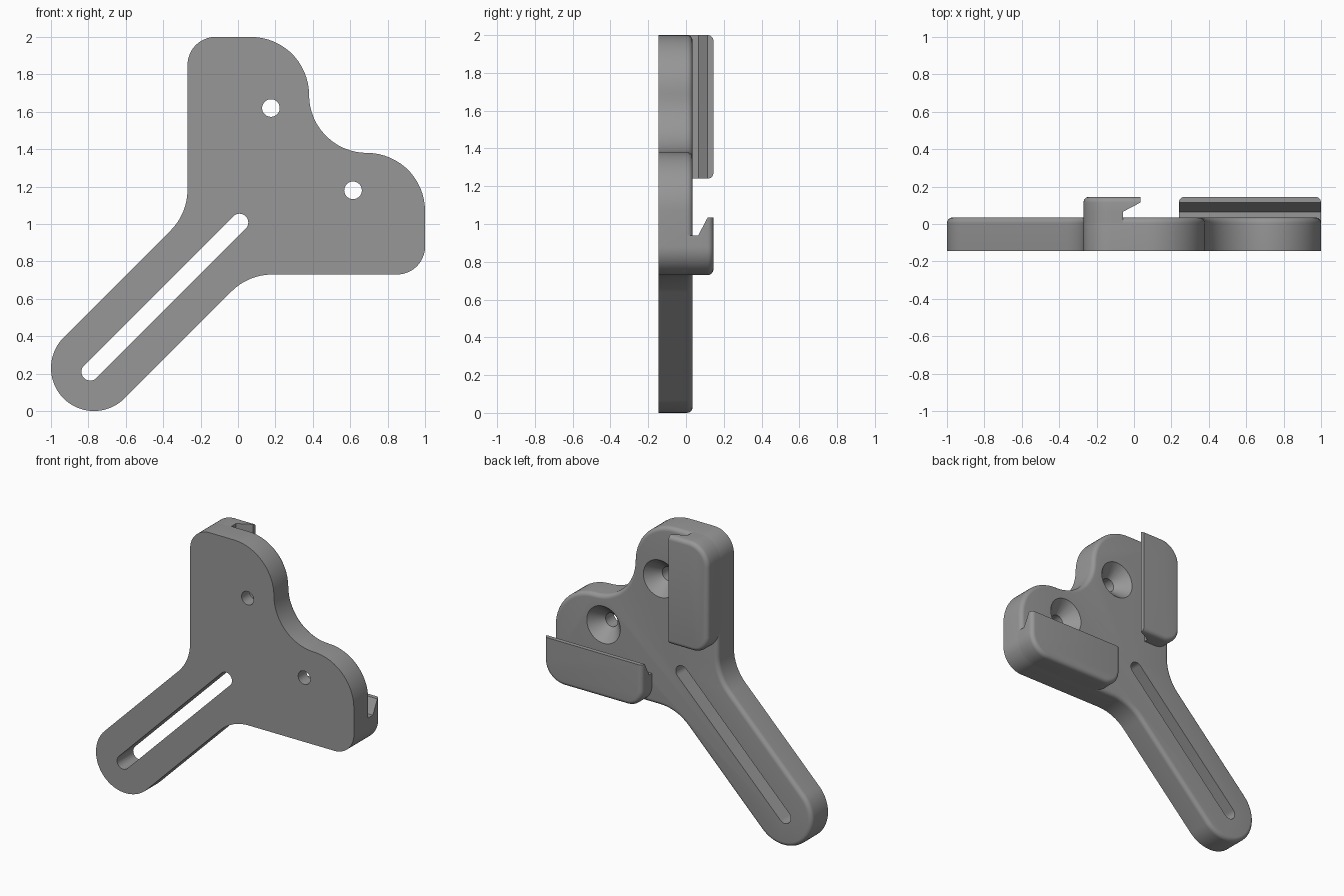
import bpy, bmesh, math

if "Cube" in bpy.data.objects:
    bpy.data.objects.remove(bpy.data.objects["Cube"])

FRONT, BACK, HOOK_TOP, ROUND = -0.145, 0.035, 0.145, 0.03

grey = bpy.data.materials.new("mid grey")
grey.diffuse_color = (0.31, 0.31, 0.31, 1)
grey.use_nodes = True
grey.node_tree.nodes["Principled BSDF"].inputs["Base Color"].default_value = grey.diffuse_color


def arc(cx, cz, r, a0, a1, n):
    """Points of an arc in the xz plane, angles in degrees."""
    pts = []
    for i in range(n + 1):
        a = math.radians(a0 + (a1 - a0) * i / n)
        pts.append((cx + r * math.cos(a), cz + r * math.sin(a)))
    return pts


def loft(name, rings):
    """Closed solid through (y, outline) rings with equal point counts."""
    bm = bmesh.new()
    loops = [[bm.verts.new((x, y, z)) for x, z in pts] for y, pts in rings]
    n = len(loops[0])
    for a, b in zip(loops, loops[1:]):
        for i in range(n):
            j = (i + 1) % n
            bm.faces.new((a[i], a[j], b[j], b[i]))
    bm.faces.new(loops[0])
    bm.faces.new(loops[-1])
    bmesh.ops.recalc_face_normals(bm, faces=bm.faces)
    mesh = bpy.data.meshes.new(name)
    bm.to_mesh(mesh)
    bm.free()
    mesh.materials.append(grey)
    ob = bpy.data.objects.new(name, mesh)
    bpy.context.collection.objects.link(ob)
    return ob


def select(ob):
    bpy.ops.object.select_all(action='DESELECT')
    ob.select_set(True)
    bpy.context.view_layer.objects.active = ob


def rounded_edge(top, steps=6):
    """(y, inset) pairs that round an edge over to the height top."""
    for i in range(steps + 1):
        a = math.pi / 2 * i / steps
        yield top - ROUND + ROUND * math.sin(a), ROUND * (1 - math.cos(a))


# Plate outline: centre, radius, start and end angle, +1 convex / -1 concave
ARCS = [(-0.77, 0.23, 0.23, 135, 315, 1), (0.184, 0.42, 0.31, 135, 90, -1),
        (0.85, 0.88, 0.15, 270, 360, 1), (0.69, 1.07, 0.31, 0, 90, 1),
        (0.69, 1.69, 0.31, 270, 180, -1), (0.07, 1.69, 0.31, 0, 90, 1),
        (-0.12, 1.85, 0.15, 90, 180, 1), (-0.58, 1.184, 0.31, 0, -45, -1)]


def plate_outline(inset):
    pts = []
    for cx, cz, r, a0, a1, side in ARCS:
        new = arc(cx, cz, r - side * inset, a0, a1, max(8, abs(a1 - a0) // 6))
        if pts and math.dist(pts[-1], new[0]) < 1e-4:
            new = new[1:]
        pts += new
    return pts


plate = loft("plate", [(FRONT, plate_outline(0))] +
             [(y, plate_outline(d)) for y, d in rounded_edge(BACK)])

# Cutters: long slot and two countersunk screw holes
slot = arc(-0.79, 0.21, 0.047, 135, 315, 16) + arc(0.008, 1.008, 0.047, -45, 135, 16)
cutters = [loft("slot_cutter", [(FRONT - 0.1, slot), (BACK + 0.1, slot)])]
for cx, cz in ((0.176, 1.62), (0.615, 1.18)):
    sections = [(FRONT - 0.1, 0.047), (BACK - 0.09, 0.047), (BACK, 0.13), (BACK + 0.02, 0.15)]
    cutters.append(loft("hole_cutter", [(y, arc(cx, cz, r, 0, 352.5, 47)) for y, r in sections]))
for c in cutters:
    c.hide_render = True
    mod = plate.modifiers.new("cut", 'BOOLEAN')
    mod.operation, mod.solver, mod.object = 'DIFFERENCE', 'EXACT', c
    select(plate)
    bpy.ops.object.modifier_apply(modifier=mod.name)
    bpy.data.objects.remove(c)


# Hooks: wall along the outer edge with an undercut lip facing inward
def hook_outline(inner, d, mirrored):
    left, low, high = -0.27 + d, 1.24 + d, 2.0 - d
    r_top, r_low = 0.15 - d, 0.12 - d
    pts = [(inner, high)]
    pts += arc(left + r_top, high - r_top, r_top, 90, 180, 12)
    pts += arc(left + r_low, low + r_low, r_low, 180, 270, 12)
    pts += [(inner, low)]
    return [(z - 1, x + 1) for x, z in pts] if mirrored else pts


hooks = []
for name, mirrored in (("upright_hook", False), ("lower_hook", True)):
    rings = [(0.0, -0.06, 0), (0.065, -0.06, 0)]
    rings += [(y, 0.035, d) for y, d in rounded_edge(HOOK_TOP)]
    hooks.append(loft(name, [(y, hook_outline(x, d, mirrored)) for y, x, d in rings]))

for ob in [plate] + hooks:
    select(ob)
    bpy.ops.object.shade_smooth_by_angle(angle=math.radians(30))
